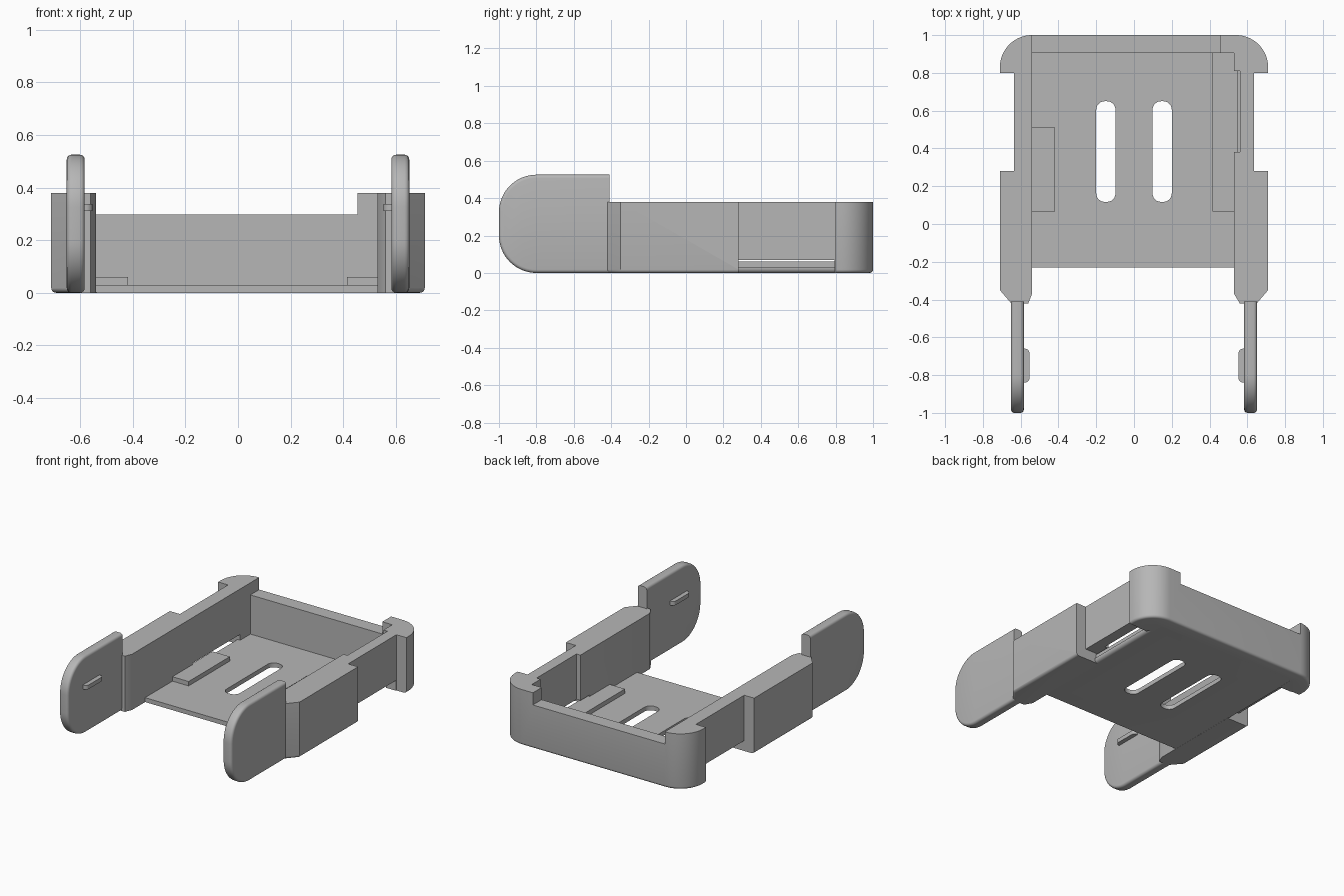
import bpy, bmesh
from math import sin, cos, radians
from mathutils import Vector

if "Cube" in bpy.data.objects:
    bpy.data.objects.remove(bpy.data.objects["Cube"])

grey = bpy.data.materials.new("plain grey")
grey.use_nodes = True
colour = (0.47, 0.47, 0.47, 1)
grey.diffuse_color = colour
grey.node_tree.nodes["Principled BSDF"].inputs["Base Color"].default_value = colour


def arc(cx, cy, r, start, end, steps=12):
    angles = [radians(start + (end - start) * i / steps) for i in range(steps + 1)]
    return [(cx + r * cos(a), cy + r * sin(a)) for a in angles]


def rounded(x0, x1, y0, y1, r):
    return (arc(x1 - r, y1 - r, r, 0, 90, 6) + arc(x0 + r, y1 - r, r, 90, 180, 6)
            + arc(x0 + r, y0 + r, r, 180, 270, 6) + arc(x1 - r, y0 + r, r, 270, 360, 6))


def prism(name, outline, low, high, axis="z", bevel=0, rule=None):
    """Extrude an outline along z (xy outline) or x (yz outline), rounding edges chosen by rule."""
    place = (lambda a, b, h: (a, b, h)) if axis == "z" else (lambda a, b, h: (h, a, b))
    bm = bmesh.new()
    base = bm.faces.new([bm.verts.new(place(a, b, low)) for a, b in outline])
    top = bmesh.ops.extrude_face_region(bm, geom=[base])["geom"]
    shift = Vector(place(0, 0, high - low))
    bmesh.ops.translate(bm, vec=shift, verts=[v for v in top if isinstance(v, bmesh.types.BMVert)])
    bmesh.ops.recalc_face_normals(bm, faces=bm.faces)
    if bevel:
        edges = [e for e in bm.edges if rule(e.verts[0].co, e.verts[1].co)]
        bmesh.ops.bevel(bm, geom=edges, offset=bevel, segments=4, profile=0.5,
                        affect="EDGES", clamp_overlap=True)
    mesh = bpy.data.meshes.new(name)
    bm.to_mesh(mesh)
    bm.free()
    mesh.materials.append(grey)
    obj = bpy.data.objects.new(name, mesh)
    bpy.context.collection.objects.link(obj)
    return obj


def box(name, x0, x1, y0, y1, z0, z1, **kw):
    return prism(name, [(x0, y0), (x1, y0), (x1, y1), (x0, y1)], z0, z1, **kw)


def activate(obj):
    bpy.ops.object.select_all(action="DESELECT")
    obj.select_set(True)
    bpy.context.view_layer.objects.active = obj


def cut(obj, cutter):
    activate(obj)
    mod = obj.modifiers.new("cut", "BOOLEAN")
    mod.operation, mod.solver, mod.object = "DIFFERENCE", "EXACT", cutter
    bpy.ops.object.modifier_apply(modifier=mod.name)
    bpy.data.objects.remove(cutter)


def smooth(obj):
    activate(obj)
    bpy.ops.object.shade_smooth_by_angle(angle=radians(35))


# U-shaped wall, with a shallow recess inside the left arm
outer = [(0.56, -0.42), (0.65, -0.42), (0.71, -0.35), (0.71, 0.28), (0.635, 0.28),
         (0.635, 0.8), (0.71, 0.8)] + arc(0.54, 0.83, 0.17, 0, 90, 16)
inner = [(-0.54, -0.37), (-0.54, 0.905), (0.53, 0.905), (0.53, 0.81), (0.56, 0.81),
         (0.56, 0.38), (0.53, 0.38), (0.53, -0.37)]
outline = outer + [(-x, y) for x, y in reversed(outer)] + inner


def outer_bottom(a, b):
    mid = (a + b) / 2
    return (max(a.z, b.z) < 0.001 and (abs(mid.x) > 0.66 or mid.y > 0.95)
            and not 0.27 < mid.y < 0.81)


wall = prism("wall", outline, 0, 0.38, bevel=0.018, rule=outer_bottom)
cut(wall, box("rear_cutter", -0.54, 0.455, 0.88, 1.1, 0.297, 0.5))
for s in (-1, 1):
    lo, hi = sorted((s * 0.5, s * 0.8))
    cut(wall, box("undercut", lo, hi, 0.28, 0.795, -0.1, 0.07))
smooth(wall)

# Floor plate with chamfered sides and two long slots
floor = box("floor", -0.56, 0.56, -0.23, 0.92, 0, 0.03, bevel=0.024,
            rule=lambda a, b: max(a.z, b.z) < 0.001 and abs(a.x - b.x) < 0.001)
for s in (-1, 1):
    lo, hi = sorted((s * 0.098, s * 0.2))
    cut(floor, prism("slot_cutter", rounded(lo, hi, 0.117, 0.65, 0.045), -0.1, 0.1))
smooth(floor)

# Low pads on the floor
box("right_pad", -0.55, -0.418, 0.065, 0.51, 0.02, 0.06)
box("left_pad", 0.415, 0.55, 0.065, 0.91, 0.02, 0.06)

# Rounded front paddles with small catches on their inner faces
side = ([(-0.41, 0), (-0.41, 0.525)] + arc(-0.8, 0.325, 0.2, 90, 180, 16)
        + arc(-0.8, 0.2, 0.2, 180, 270, 16))
for s, label in ((-1, "right"), (1, "left")):
    lo, hi = sorted((s * 0.583, s * 0.651))
    paddle = prism(label + "_paddle", side, lo, hi, axis="x", bevel=0.018,
                   rule=lambda a, b: abs(a.x - b.x) < 0.001 and min(a.y, b.y) < -0.42)
    smooth(paddle)
    lo, hi = sorted((s * 0.553, s * 0.62))
    smooth(prism(label + "_catch", rounded(lo, hi, -0.84, -0.66, 0.025), 0.31, 0.338))
